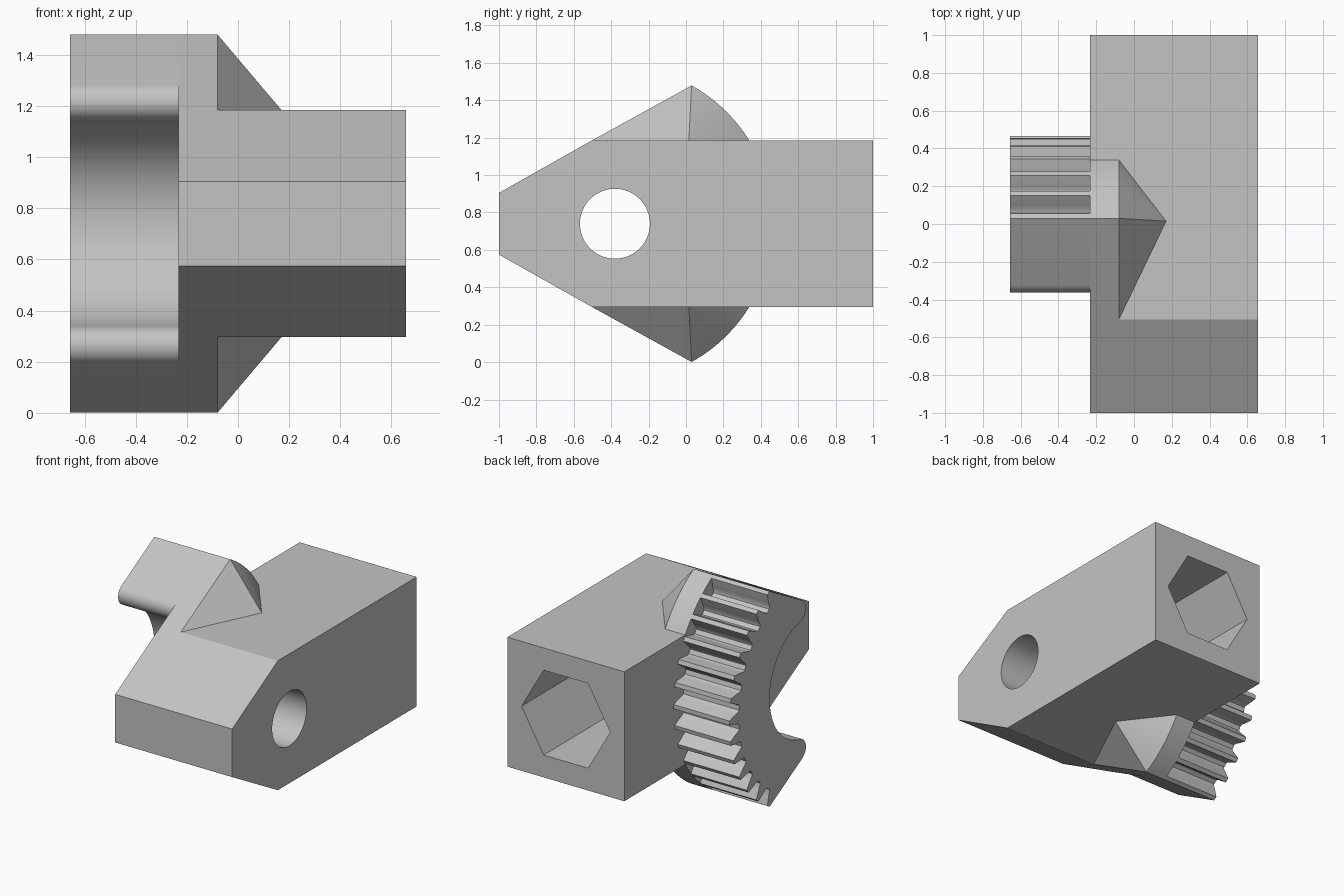
import bpy, bmesh
from math import sin, cos, atan2, radians, degrees, sqrt, pi, tau, hypot

if "Cube" in bpy.data.objects:
    bpy.data.objects.remove(bpy.data.objects["Cube"])

grey = bpy.data.materials.new("plain grey")
grey.use_nodes = True
grey.diffuse_color = (0.55, 0.55, 0.55, 1)
grey.node_tree.nodes["Principled BSDF"].inputs["Base Color"].default_value = grey.diffuse_color

# Profiles are (y, z) pairs measured from the pivot hole axis
PY, PZ = -0.38, 0.74
X_GEAR, X_BLOCK, X_EAR, X_PEAK, X_END = -0.656, -0.232, -0.08, 0.17, 0.656
NOSE, SHOULDER, TIP = (-0.62, 0.165), (-0.125, 0.444), (0.41, 0.739)
RADIUS = hypot(*TIP)
TIP_ANGLE = atan2(TIP[1], TIP[0])
SLOPE = atan2(TIP[1] - NOSE[1], TIP[0] - NOSE[0])


def polar(r, a, centre=(0, 0)):
    return (centre[0] + r * cos(a), centre[1] + r * sin(a))


def arc(r, a, b, n, centre=(0, 0)):
    return [polar(r, a + (b - a) * i / n, centre) for i in range(n + 1)]


def mirrored(half):
    """Close a half profile with its reflection below the axis."""
    return half + [(y, -z) for y, z in reversed(half) if abs(z) > 1e-5]


def finish(name, bm):
    bmesh.ops.recalc_face_normals(bm, faces=bm.faces)
    mesh = bpy.data.meshes.new(name)
    bm.to_mesh(mesh)
    bm.free()
    mesh.materials.append(grey)
    ob = bpy.data.objects.new(name, mesh)
    bpy.context.collection.objects.link(ob)
    return ob


def prism(name, profile, x0, x1):
    bm = bmesh.new()
    face = bm.faces.new([bm.verts.new((x0, PY + y, PZ + z)) for y, z in profile])
    side = bmesh.ops.extrude_face_region(bm, geom=[face])["geom"]
    moved = [v for v in side if isinstance(v, bmesh.types.BMVert)]
    bmesh.ops.translate(bm, verts=moved, vec=(x1 - x0, 0, 0))
    return finish(name, bm)


def activate(ob):
    bpy.ops.object.select_all(action='DESELECT')
    ob.select_set(True)
    bpy.context.view_layer.objects.active = ob


def smooth(ob):
    activate(ob)
    bpy.ops.object.shade_smooth_by_angle(angle=radians(28))


def cut(ob, cutter):
    mod = ob.modifiers.new("cut", 'BOOLEAN')
    mod.operation, mod.solver, mod.object = 'DIFFERENCE', 'EXACT', cutter
    activate(ob)
    bpy.ops.object.modifier_apply(modifier=mod.name)
    bpy.data.objects.remove(cutter)


# Block with a tapered nose
block = prism("block", mirrored([NOSE, SHOULDER, (1 - PY, SHOULDER[1])]), X_BLOCK, X_END)

# Pivot hole through the sides
cut(block, prism("pivot_cutter", arc(0.187, 0, tau, 64)[:-1], X_BLOCK - 0.1, X_END + 0.1))

# Hexagonal socket in the back
bm = bmesh.new()
mid = (X_BLOCK + X_END) / 2
corners = [polar(0.336, i * pi / 3, (mid, PZ)) for i in range(6)]
face = bm.faces.new([bm.verts.new((x, 0, z)) for x, z in corners])
geom = bmesh.ops.extrude_face_region(bm, geom=[face])["geom"]
bmesh.ops.translate(bm, verts=[v for v in geom if isinstance(v, bmesh.types.BMVert)], vec=(0, 1.2, 0))
cut(block, finish("socket_cutter", bm))
smooth(block)

# Ears above and below the block, each tapering to a peak on its surface
edge_angle = atan2(SHOULDER[1], sqrt(RADIUS ** 2 - SHOULDER[1] ** 2))
ear = [SHOULDER] + arc(RADIUS, TIP_ANGLE, edge_angle, 16)
for name, s in (("upper_ear", 1), ("lower_ear", -1)):
    bm = bmesh.new()
    for x in (X_BLOCK, X_EAR):
        for y, z in ear:
            bm.verts.new((x, PY + y, PZ + s * z))
    bm.verts.new((X_PEAK, 0.015, PZ + s * SHOULDER[1]))
    hull = bmesh.ops.convex_hull(bm, input=bm.verts)
    bmesh.ops.delete(bm, geom=list({v for v in hull["geom_interior"]
                                    if isinstance(v, bmesh.types.BMVert)}), context='VERTS')
    bmesh.ops.dissolve_limit(bm, angle_limit=radians(0.5), verts=bm.verts, edges=bm.edges)
    smooth(finish(name, bm))

# Toothed sector: teeth every ten degrees, root widths given as (radius, half gap angle)
GAP = [(RADIUS, 4.0), (0.815, 3.3), (0.785, 2.6), (0.755, 2.0), (0.743, 1.2)]
half = [(RADIUS, 0)]
for i in range(6):
    centre = 10 * i + 5
    half += [polar(r, radians(centre - g)) for r, g in GAP]
    half += [polar(r, radians(centre + g)) for r, g in reversed(GAP)]
half.append(TIP)

# Rounded horn that blends the sloped edge into the concave inner arc
ROUND, INNER = 0.075, 0.41
n = (-sin(SLOPE), cos(SLOPE))
reach = NOSE[0] * n[0] + NOSE[1] * n[1] - ROUND
along = sqrt((INNER + ROUND) ** 2 - reach ** 2)
horn = (n[0] * reach + n[1] * along, n[1] * reach - n[0] * along)
horn_angle = atan2(horn[1], horn[0])
half += arc(ROUND, SLOPE + pi / 2, horn_angle + pi, 14, horn)
half += arc(INNER, horn_angle, 0, 24)[1:]
smooth(prism("toothed_sector", mirrored(half), X_GEAR, X_BLOCK))
